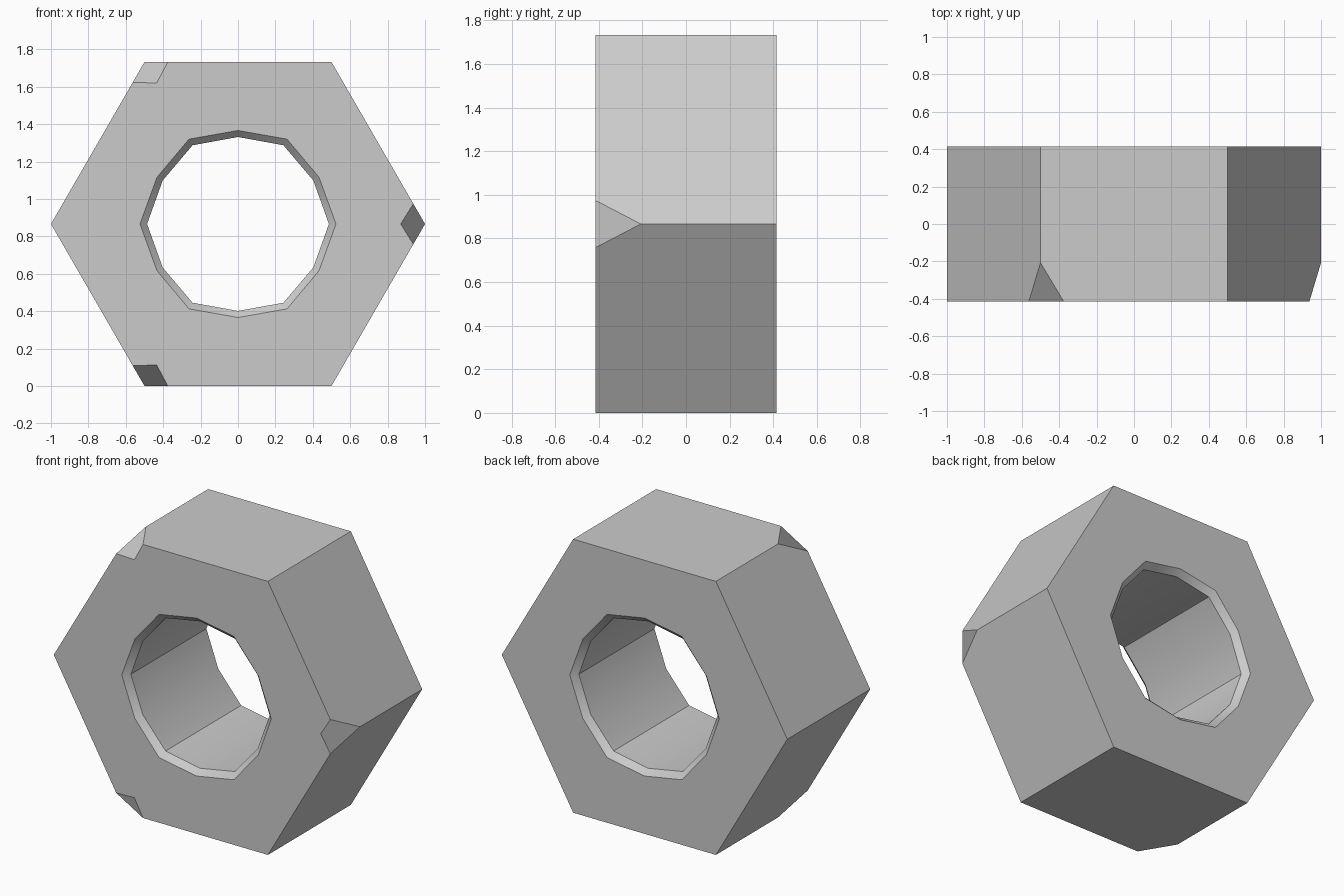
import bpy, bmesh
from math import sin, cos, pi
from mathutils import Vector

if "Cube" in bpy.data.objects:
    bpy.data.objects.remove(bpy.data.objects["Cube"])

HALF = 0.415            # half thickness
ZC = 3 ** 0.5 / 2       # centre height
CUT_EDGE, CUT_RADIAL, CUT_DEPTH = 0.125, 0.13, 0.208
CHAMFER = 0.037

bm = bmesh.new()


def polar(r, deg, y):
    a = deg * pi / 180
    return Vector((r * cos(a), y, ZC + r * sin(a)))


def vert(co):
    return bm.verts.new(co)


def hole_ring(r_corner, r_mid, y):
    return [vert(polar(r_mid if i % 2 else r_corner, 30 * i, y)) for i in range(12)]


# Hole rings, front rim to back rim
rings = [hole_ring(0.524, 0.50, -HALF),
         hole_ring(0.486, 0.465, -HALF + CHAMFER),
         hole_ring(0.486, 0.465, HALF - CHAMFER),
         hole_ring(0.524, 0.50, HALF)]
for a, b in zip(rings, rings[1:]):
    for i in range(12):
        j = (i + 1) % 12
        bm.faces.new((a[i], a[j], b[j], b[i]))

# Hexagon corners; every second front corner is clipped
back = [vert(polar(1, 60 * k, HALF)) for k in range(6)]
front = []
for k in range(6):
    p = polar(1, 60 * k, -HALF)
    if k % 2:
        v = vert(p)
        front.append(dict(inner=[], plus=v, minus=v, tip=[]))
        continue
    plus = vert(p.lerp(polar(1, 60 * k + 60, -HALF), CUT_EDGE))
    minus = vert(p.lerp(polar(1, 60 * k - 60, -HALF), CUT_EDGE))
    inner = vert(polar(1 - CUT_RADIAL, 60 * k, -HALF))
    tip = vert(p + Vector((0, CUT_DEPTH, 0)))
    bm.faces.new((plus, inner, minus, tip))
    front.append(dict(inner=[inner], plus=plus, minus=minus, tip=[tip]))

# Front, back and outer side faces, one sector at a time
for k in range(6):
    n = (k + 1) % 6
    c, d = front[k], front[n]
    i0, i1, i2 = 2 * k, 2 * k + 1, 2 * n
    f, b = rings[0], rings[3]
    bm.faces.new([f[i0]] + c["inner"] + [c["plus"], d["minus"]] + d["inner"] + [f[i2], f[i1]])
    bm.faces.new([b[i0], b[i1], b[i2], back[n], back[k]])
    bm.faces.new([d["minus"], c["plus"]] + c["tip"] + [back[k], back[n]] + d["tip"])

bmesh.ops.recalc_face_normals(bm, faces=bm.faces[:])
mesh = bpy.data.meshes.new("hex_nut")
bm.to_mesh(mesh)
bm.free()
nut = bpy.data.objects.new("hex_nut", mesh)
bpy.context.collection.objects.link(nut)

# Soften only the shallow edges inside the hole
bpy.context.view_layer.objects.active = nut
nut.select_set(True)
bpy.ops.object.shade_smooth_by_angle(angle=pi / 6)
